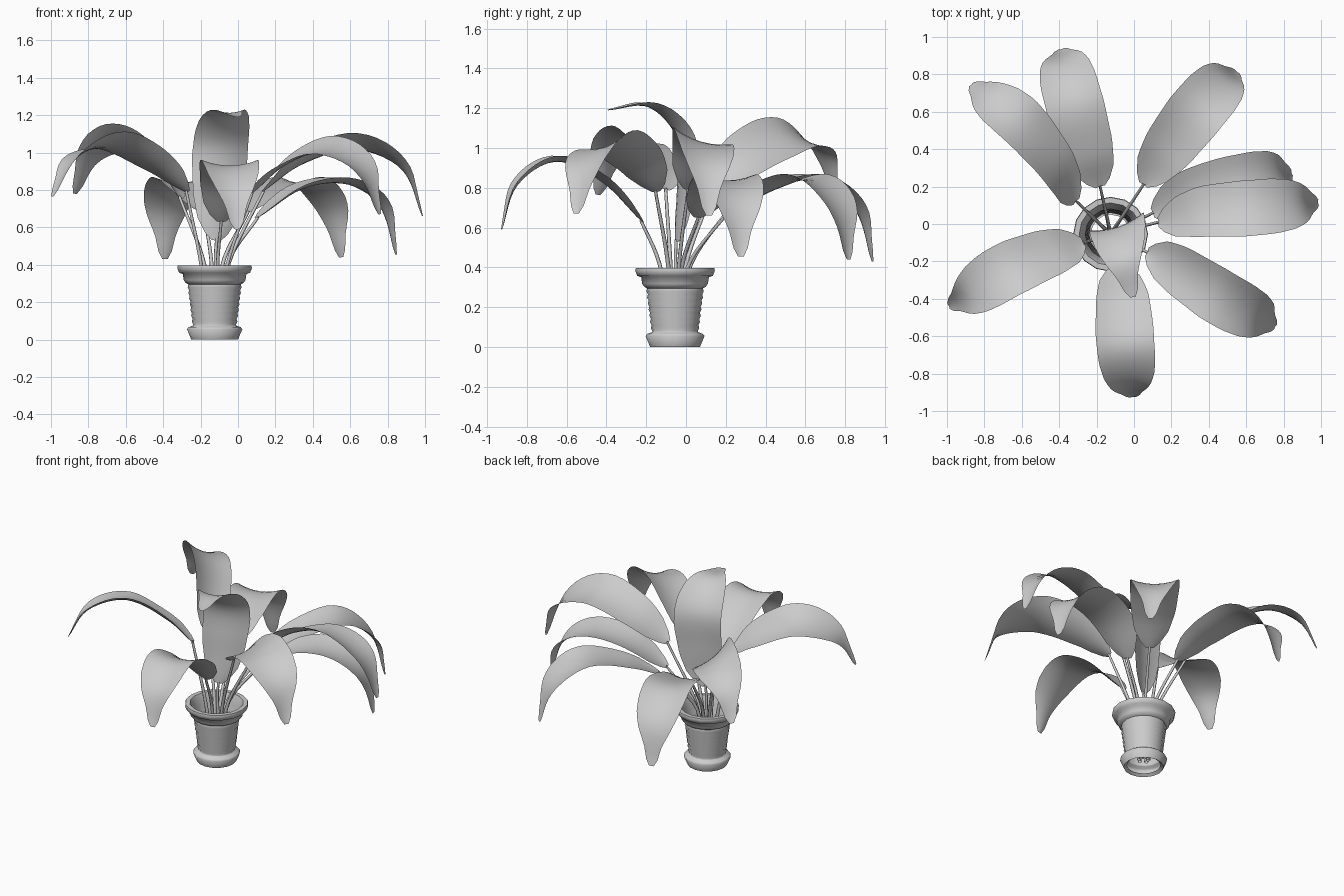
import bpy, bmesh, math
from mathutils import Vector

if "Cube" in bpy.data.objects:
    bpy.data.objects.remove(bpy.data.objects["Cube"])

POT = Vector((-0.125, -0.055, 0))


def finish(bm, name, angle=None):
    if angle:
        bmesh.ops.recalc_face_normals(bm, faces=bm.faces)
    me = bpy.data.meshes.new(name)
    bm.to_mesh(me)
    bm.free()
    ob = bpy.data.objects.new(name, me)
    bpy.context.collection.objects.link(ob)
    bpy.ops.object.select_all(action='DESELECT')
    ob.select_set(True)
    bpy.context.view_layer.objects.active = ob
    if angle:
        bpy.ops.object.shade_smooth_by_angle(angle=math.radians(angle))
    else:
        bpy.ops.object.shade_smooth()
    return ob


def skin_rings(bm, rings, closed):
    vs = [[bm.verts.new(p) for p in r] for r in rings]
    n = len(vs[0])
    for a, b in zip(vs, vs[1:]):
        for i in range(n if closed else n - 1):
            j = (i + 1) % n
            bm.faces.new((a[i], a[j], b[j], b[i]))


def spline(pts, count):
    """Smooth curve through pts, resampled to even spacing."""
    p = [2 * pts[0] - pts[1]] + pts + [2 * pts[-1] - pts[-2]]
    dense = []
    for a, b, c, d in zip(p, p[1:], p[2:], p[3:]):
        for k in range(30):
            t = k / 30
            dense.append(0.5 * (2 * b + (c - a) * t + (2 * a - 5 * b + 4 * c - d) * t * t
                                + (3 * b - a - 3 * c + d) * t ** 3))
    dense.append(pts[-1])
    acc = [0]
    for a, b in zip(dense, dense[1:]):
        acc.append(acc[-1] + (b - a).length)
    out, k = [], 0
    for i in range(count):
        s = acc[-1] * i / (count - 1)
        while k < len(acc) - 2 and acc[k + 1] < s:
            k += 1
        f = (s - acc[k]) / max(acc[k + 1] - acc[k], 1e-9)
        out.append(dense[k].lerp(dense[k + 1], min(f, 1)))
    return out


def tangents(path):
    n = len(path)
    return [(path[min(i + 1, n - 1)] - path[max(i - 1, 0)]).normalized() for i in range(n)]


# Half width of a blade along its length
WIDTH = [(0, .025), (.04, .065), (.12, .11), (.25, .14), (.45, .156), (.6, .152), (.7, .135),
         (.78, .105), (.87, .06), (.94, .042), (.98, .032), (1, .015)]


def half_width(t):
    for (a, wa), (b, wb) in zip(WIDTH, WIDTH[1:]):
        if t <= b + 1e-6:
            return wa + (wb - wa) * (t - a) / (b - a)
    return WIDTH[-1][1]


def make_leaf(name, roll, pts):
    pts = [Vector(p) for p in pts]
    heading = (pts[-1] - pts[0]).to_2d().to_3d().normalized()
    side = Vector((heading.y, -heading.x, 0))
    # Arching blade with a shallow gutter, rolled to raise its left edge
    path = spline(pts, 27)
    rows = []
    for i, (p, t) in enumerate(zip(path, tangents(path))):
        s = (side - t * side.dot(t)).normalized()
        up = s.cross(t)
        a = math.radians(roll) * math.sin(math.pi * min(1, i / 26 + .15))
        s, up = s * math.cos(a) - up * math.sin(a), up * math.cos(a) + s * math.sin(a)
        w = half_width(i / 26)
        rows.append([p + s * w * u + up * w * (0.2 * u * u - 0.06)
                     for u in (-1, -.67, -.33, 0, .33, .67, 1)])
    bm = bmesh.new()
    skin_rings(bm, rows, False)
    finish(bm, name + "_blade")
    # Thin stem rising out of the pot
    out = (pts[0] - POT).to_2d().to_3d().normalized()
    low = POT + out * 0.03 + Vector((0, 0, .05))
    lip = POT + out * min(0.075, (pts[0] - POT).to_2d().length * .5) + Vector((0, 0, .4))
    path = spline([low, lip, pts[0] + (pts[1] - pts[0]).normalized() * .01], 14)
    rings = []
    for i, (p, t) in enumerate(zip(path, tangents(path))):
        a = t.cross(side if abs(t.dot(side)) < .9 else heading).normalized()
        b = t.cross(a)
        r = 0.013 - 0.005 * i / 13
        rings.append([p + (a * math.cos(k * math.tau / 6) + b * math.sin(k * math.tau / 6)) * r
                      for k in range(6)])
    bm = bmesh.new()
    skin_rings(bm, rings, True)
    finish(bm, name + "_stem", 70)


# Roll in degrees and centre line of each blade, base to tip
LEAVES = {
    "leaf_back_left": (38, [(-.31, .12, .76), (-.42, .31, .96), (-.61, .54, 1.06), (-.78, .68, .98), (-.87, .745, .78)]),
    "leaf_back": (0, [(-.18, .2, .68), (-.24, .38, .79), (-.32, .65, .845), (-.375, .86, .7), (-.39, .935, .43)]),
    "leaf_back_right": (0, [(.05, .21, .68), (.18, .4, .79), (.35, .62, .845), (.49, .77, .7), (.55, .815, .44)]),
    "leaf_right_low": (0, [(.1, .06, .65), (.33, .16, .81), (.58, .22, .84), (.77, .26, .72), (.843, .275, .455)]),
    "leaf_right_high": (-18, [(.13, .01, .79), (.35, .06, .96), (.63, .08, 1.04), (.88, .11, .92), (.985, .115, .66)]),
    "leaf_front_right": (20, [(.07, -.15, .78), (.25, -.25, .94), (.46, -.385, 1.02), (.66, -.5, .92), (.755, -.55, .67)]),
    "leaf_front": (0, [(-.09, -.22, .63), (-.06, -.41, .83), (-.045, -.65, .94), (-.02, -.85, .82), (-.005, -.925, .59)]),
    "leaf_left": (20, [(-.27, -.1, .79), (-.43, -.15, .93), (-.67, -.25, 1.045), (-.88, -.375, .97), (-.99, -.44, .765)]),
    "leaf_upright": (0, [(-.115, -.05, .53), (-.1, -.02, .8), (-.085, -.02, 1.05), (-.06, -.18, 1.21), (-.005, -.39, 1.19)]),
}
for leaf_name, (leaf_roll, points) in LEAVES.items():
    make_leaf(leaf_name, leaf_roll, points)

# Flower pot: saucer foot, ribbed wall, collar and open lip
profile = [(.105, .015), (.125, 0), (.148, .055), (.14, .066), (.118, .074)]
for k in range(15):
    profile.append((.116 + .026 * k / 14 + (.004 if k % 2 else -.002), .08 + .215 * k / 14))
profile += [(.155, .303), (.165, .318), (.17, .35), (.19, .358), (.2, .383), (.197, .396),
            (.168, .396), (.158, .375), (.148, .33), (.135, .28)]
bm = bmesh.new()
SIDES = 16
skin_rings(bm, [[POT + Vector((r * math.cos(k * math.tau / SIDES), r * math.sin(k * math.tau / SIDES), z))
                 for k in range(SIDES)] for r, z in profile], True)
finish(bm, "flower_pot", 60)
